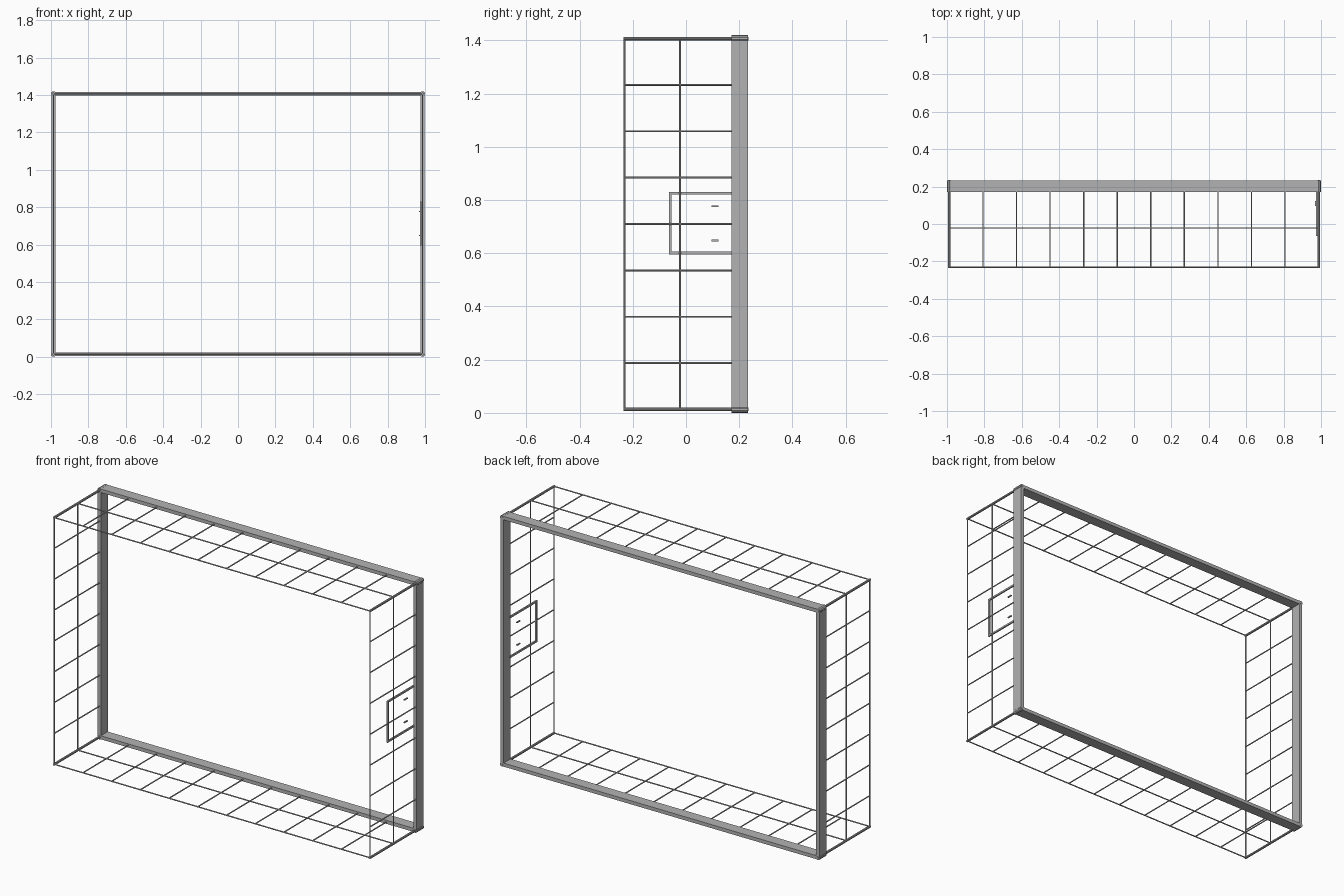
import bpy, bmesh
from mathutils import Vector

if "Cube" in bpy.data.objects:
    bpy.data.objects.remove(bpy.data.objects["Cube"])

mat = bpy.data.materials.new("plain grey metal")
mat.diffuse_color = (0.45, 0.45, 0.45, 1)
mat.use_nodes = True
mat.node_tree.nodes["Principled BSDF"].inputs["Base Color"].default_value = mat.diffuse_color

X, Z0, Z1 = 0.987, 0.013, 1.407      # centre lines of the cage edges
Y0, YM, Y1 = -0.231, -0.022, 0.235   # front wire, middle wire, rear end
WIRE, EDGE = 0.0034, 0.0065          # rod radii


def finish(name, bm, smooth=False):
    me = bpy.data.meshes.new(name)
    bmesh.ops.recalc_face_normals(bm, faces=bm.faces)
    bm.to_mesh(me)
    bm.free()
    me.materials.append(mat)
    ob = bpy.data.objects.new(name, me)
    bpy.context.collection.objects.link(ob)
    if smooth:
        bpy.context.view_layer.objects.active = ob
        ob.select_set(True)
        bpy.ops.object.shade_smooth_by_angle()
        ob.select_set(False)


def rod(bm, a, b, r):
    a, b = Vector(a), Vector(b)
    d = b - a
    m = d.to_track_quat('Z', 'Y').to_matrix().to_4x4()
    m.translation = (a + b) / 2
    bmesh.ops.create_cone(bm, cap_ends=True, segments=10, radius1=r,
                          radius2=r, depth=d.length, matrix=m)


def box(bm, lo, hi):
    lo, hi = Vector(lo), Vector(hi)
    vs = bmesh.ops.create_cube(bm, size=1)["verts"]
    for v in vs:
        v.co = (lo + hi) / 2 + v.co * (hi - lo)


# wire grids of the top and bottom
for name, z in (("bottom_grid", Z0), ("top_grid", Z1)):
    bm = bmesh.new()
    for y in (Y0, YM):
        rod(bm, (-X, y, z), (X, y, z), WIRE)
    for i in range(1, 11):
        x = -X + 2 * X * i / 11
        rod(bm, (x, Y0, z), (x, 0.2, z), WIRE)
    finish(name, bm, True)

# wire grids of both sides
for name, x in (("left_grid", -X), ("right_grid", X)):
    bm = bmesh.new()
    for y in (Y0, YM):
        rod(bm, (x, y, Z0), (x, y, Z1), WIRE)
    for i in range(1, 8):
        z = Z0 + (Z1 - Z0) * i / 8
        rod(bm, (x, Y0, z), (x, 0.2, z), WIRE)
    finish(name, bm, True)

# heavier rods along the four depth edges
bm = bmesh.new()
for x in (-X, X):
    for z in (Z0, Z1):
        rod(bm, (x, Y0 - 0.004, z), (x, Y1, z), EDGE)
finish("edge_rods", bm, True)

# flat rear frame with slightly thicker corners
T, C, YA, YB = 0.010, 0.013, 0.171, 0.233
bm = bmesh.new()
for x in (-X, X):
    box(bm, (x - T, YA, Z0), (x + T, YB, Z1))
for z in (Z0, Z1):
    box(bm, (-X, YA, z - T), (X, YB, z + T))
finish("rear_frame", bm)
bm = bmesh.new()
for x in (-X, X):
    for z in (Z0, Z1):
        rod(bm, (x, YA, z), (x, YB, z), C)
finish("frame_corners", bm, True)

# small door frame on the right side
DX0, DX1, DY, DZ0, DZ1, B = 0.973, 0.981, -0.064, 0.596, 0.831, 0.010
bm = bmesh.new()
box(bm, (DX0, DY, DZ0), (DX1, DY + B, DZ1))
for z in (DZ0, DZ1 - B):
    box(bm, (DX0, DY, z), (DX1, 0.18, z + B))
finish("door_frame", bm)

# two short latches within the door
bm = bmesh.new()
for z in (0.648, 0.776):
    box(bm, (0.969, 0.095, z - 0.003), (0.976, 0.122, z + 0.003))
finish("door_latches", bm)
